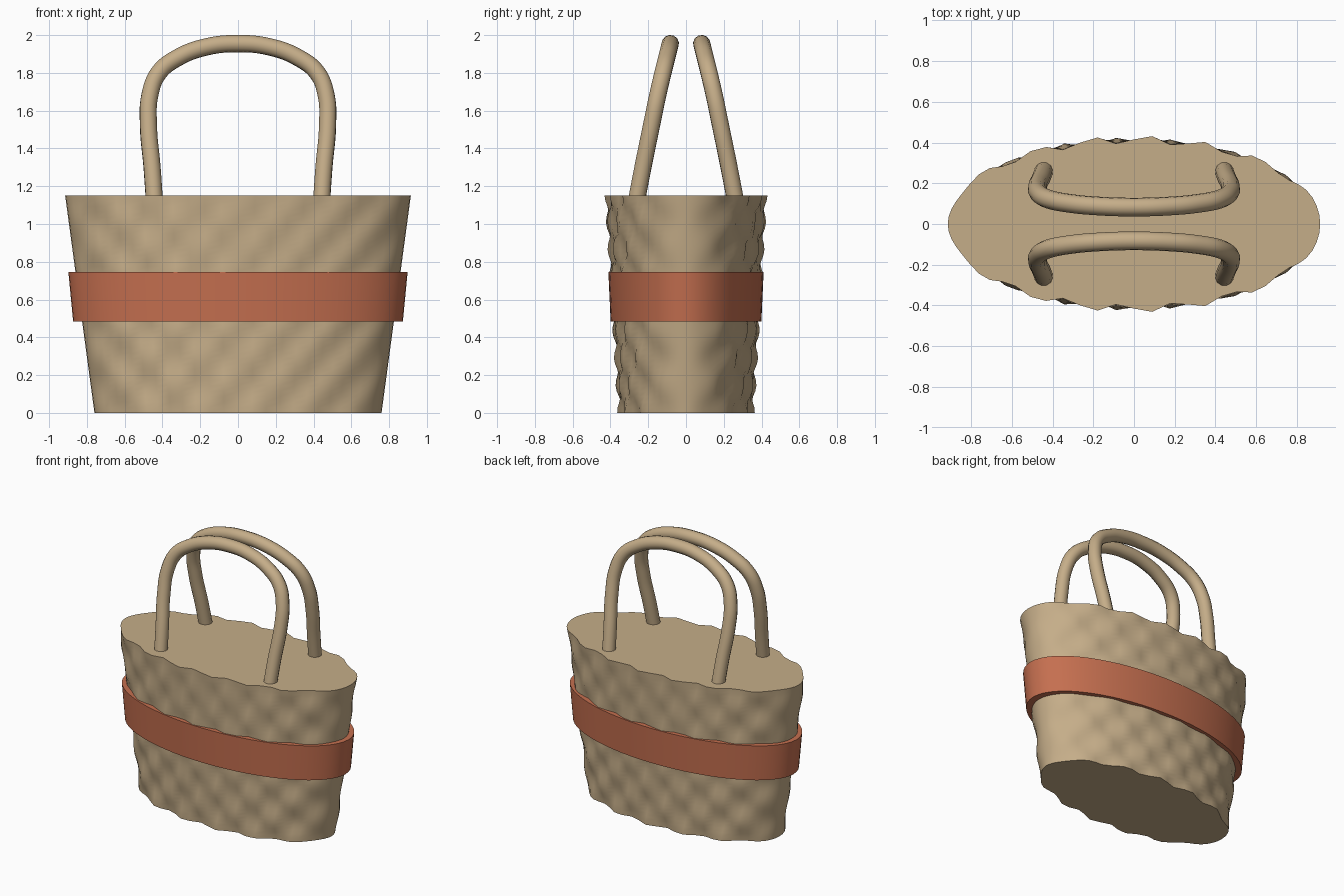
import bpy, bmesh
from math import sin, cos, pi, radians, sqrt

cube = bpy.data.objects.get("Cube")
if cube:
    bpy.data.objects.remove(cube, do_unlink=True)

HEIGHT = 1.15
SEGMENTS = 64
ROWS = 40
DEPTH_RATIO = 0.454


def material(name, rgb):
    mat = bpy.data.materials.new(name)
    mat.use_nodes = True
    mat.diffuse_color = (*rgb, 1)
    mat.node_tree.nodes["Principled BSDF"].inputs["Base Color"].default_value = (*rgb, 1)
    return mat


straw = material("straw", (0.56, 0.42, 0.25))
terracotta = material("terracotta", (0.56, 0.16, 0.08))


def half_width(z):
    return 0.76 + 0.155 * z / HEIGHT


def finish(obj, mat, angle):
    obj.data.materials.append(mat)
    bpy.ops.object.select_all(action="DESELECT")
    obj.select_set(True)
    bpy.context.view_layer.objects.active = obj
    bpy.ops.object.shade_smooth_by_angle(angle=radians(angle))


def loft(name, rings, mat, angle, closed=False):
    """Skin rings of points; cap the ends, or join last ring to first."""
    bm = bmesh.new()
    loops = [[bm.verts.new(p) for p in ring] for ring in rings]
    pairs = list(zip(loops, loops[1:]))
    if closed:
        pairs.append((loops[-1], loops[0]))
    else:
        bm.faces.new(loops[0])
        bm.faces.new(loops[-1])
    for low, high in pairs:
        for i in range(len(low)):
            j = (i + 1) % len(low)
            bm.faces.new((low[i], low[j], high[j], high[i]))
    bmesh.ops.recalc_face_normals(bm, faces=bm.faces)
    mesh = bpy.data.meshes.new(name)
    bm.to_mesh(mesh)
    bm.free()
    obj = bpy.data.objects.new(name, mesh)
    bpy.context.collection.objects.link(obj)
    finish(obj, mat, angle)
    return obj


def oval(a, b, z):
    turns = [2 * pi * i / SEGMENTS for i in range(SEGMENTS)]
    return [(a * cos(t), b * sin(t), z) for t in turns]


# Woven body: tapered oval with a checkered ripple on front and back
def woven_ring(z):
    a = half_width(z)
    ring = []
    for x, y, _ in oval(a, a * DEPTH_RATIO, z):
        ripple = 0.021 * sin(23.3 * x) * cos(8 * pi * z / HEIGHT)
        s = y / (a * DEPTH_RATIO)
        ring.append((x, y + ripple * (1 if s > 0 else -1) * sqrt(abs(s)), z))
    return ring


loft("basket_body", [woven_ring(HEIGHT * i / ROWS) for i in range(ROWS + 1)], straw, 60)

# Band: hoop around the body, its inner wall buried in the weave
low, high = 0.485, 0.745
loft("band", [oval(0.873, 0.399, low), oval(0.898, 0.411, high),
              oval(0.80, 0.35, high), oval(0.77, 0.335, low)], terracotta, 40, closed=True)

# Handles: round tubes leaning towards each other
half_path = [(0.44, 0.27, 1.08), (0.455, 0.228, 1.3), (0.474, 0.183, 1.52),
             (0.467, 0.15, 1.68), (0.42, 0.122, 1.8), (0.32, 0.102, 1.88),
             (0.17, 0.088, 1.937)]
path = half_path + [(0, 0.083, 1.955)] + [(-x, y, z) for x, y, z in reversed(half_path)]


def handle(name, side):
    curve = bpy.data.curves.new(name, "CURVE")
    curve.dimensions = "3D"
    curve.bevel_depth = 0.046
    curve.bevel_resolution = 4
    curve.resolution_u = 6
    curve.use_fill_caps = True
    spline = curve.splines.new("BEZIER")
    spline.bezier_points.add(len(path) - 1)
    for point, (x, y, z) in zip(spline.bezier_points, path):
        point.co = (x, y * side, z)
        point.handle_left_type = point.handle_right_type = "AUTO"
    obj = bpy.data.objects.new(name, curve)
    bpy.context.collection.objects.link(obj)
    bpy.ops.object.select_all(action="DESELECT")
    obj.select_set(True)
    bpy.context.view_layer.objects.active = obj
    bpy.ops.object.convert(target="MESH")
    finish(bpy.context.object, straw, 40)


handle("front_handle", -1)
handle("back_handle", 1)
